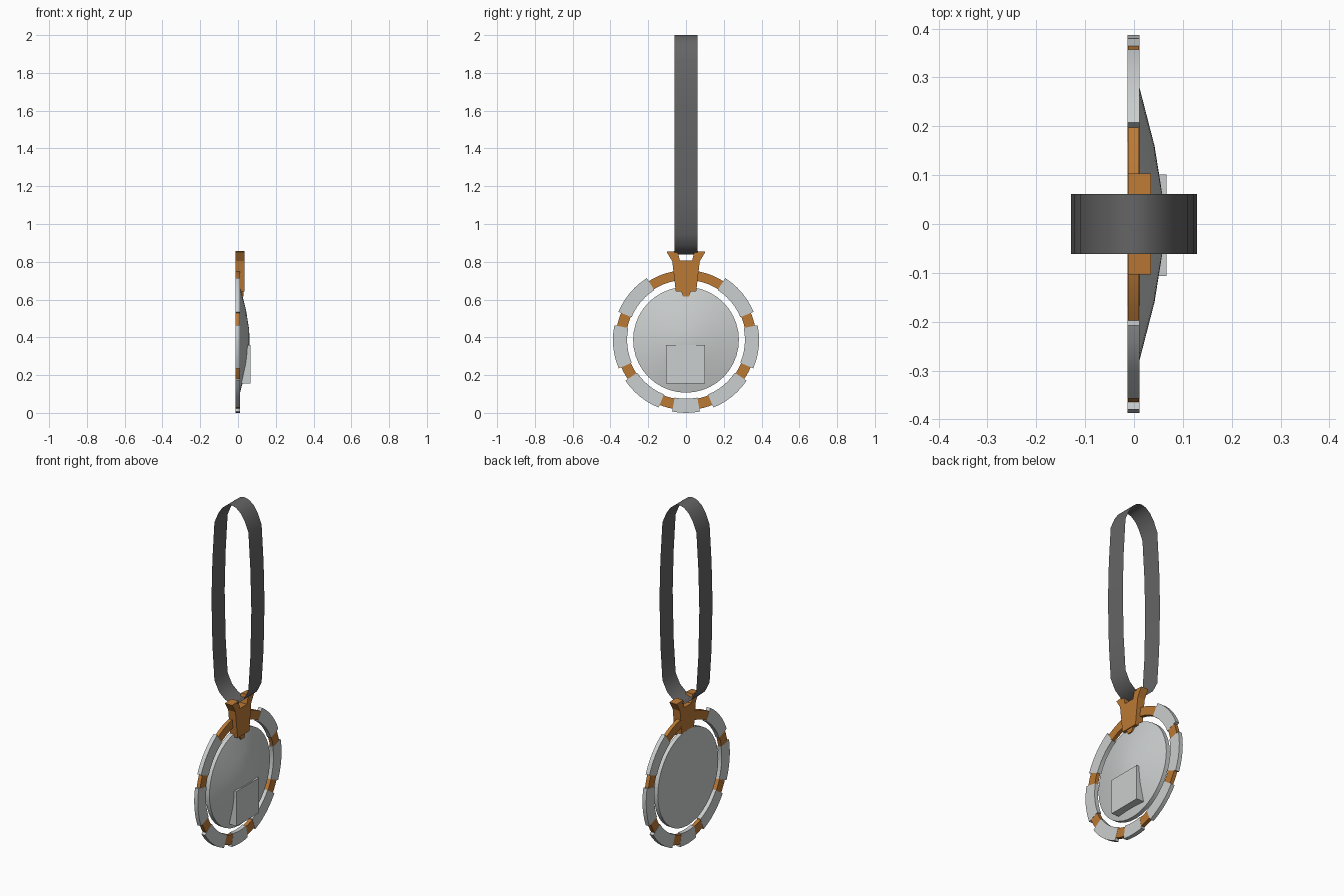
import bpy, math

if "Cube" in bpy.data.objects:
    bpy.data.objects.remove(bpy.data.objects["Cube"])

def material(name, rgb):
    m = bpy.data.materials.new(name)
    m.diffuse_color = (*rgb, 1)
    m.use_nodes = True
    m.node_tree.nodes["Principled BSDF"].inputs["Base Color"].default_value = m.diffuse_color
    return m

SILVER = material("silver", (0.60, 0.62, 0.62))
BRONZE = material("bronze", (0.50, 0.19, 0.035))
CLOTH = material("dark_grey_cloth", (0.13, 0.13, 0.13))
CZ = 0.387  # height of the medal centre


def make(name, verts, faces, mat, smooth=False):
    me = bpy.data.meshes.new(name)
    me.from_pydata(verts, [], faces)
    me.materials.append(mat)
    ob = bpy.data.objects.new(name, me)
    bpy.context.collection.objects.link(ob)
    bpy.ops.object.select_all(action='DESELECT')
    ob.select_set(True)
    bpy.context.view_layer.objects.active = ob
    bpy.ops.object.mode_set(mode='EDIT')
    bpy.ops.mesh.select_all(action='SELECT')
    if name != "ribbon":
        bpy.ops.mesh.normals_make_consistent(inside=False)
    bpy.ops.object.mode_set(mode='OBJECT')
    if smooth:
        bpy.ops.object.shade_smooth_by_angle(angle=math.radians(30))
    return ob


def plate(name, outline, x0, x1, mat):
    """Extrude a (y, z) outline along x."""
    n = len(outline)
    verts = [(x, y, z) for x in (x0, x1) for y, z in outline]
    faces = [tuple(range(n)), tuple(range(n, 2 * n))]
    faces += [(i, (i + 1) % n, n + (i + 1) % n, n + i) for i in range(n)]
    return make(name, verts, faces, mat)


def arc_block(name, a0, a1, r0, r1, x0, x1, mat, steps):
    """Curved bar around the medal centre; angles in degrees from the bottom."""
    verts, faces = [], []
    for i in range(steps + 1):
        a = math.radians(a0 + (a1 - a0) * i / steps)
        for r, x in ((r0, x0), (r1, x0), (r1, x1), (r0, x1)):
            verts.append((x, r * math.sin(a), CZ - r * math.cos(a)))
    for i in range(steps):
        for k in range(4):
            j = (k + 1) % 4
            faces.append((4 * i + k, 4 * i + j, 4 * i + 4 + j, 4 * i + 4 + k))
    faces += [(0, 1, 2, 3), tuple(4 * steps + k for k in range(4))]
    return make(name, verts, faces, mat, True)


# Bronze ring: the top arc plus short links between the silver segments
arc_block("ring_top", 146, 214, 0.317, 0.368, -0.012, 0.010, BRONZE, 12)
for s in (1, -1):
    for a in (16.5, 61.5, 107):
        arc_block("ring_link", s * (a - 7), s * (a + 7), 0.317, 0.372,
                  -0.012, 0.010, BRONZE, 3)

# Silver ring segments
arc_block("ring_segment_bottom", -11, 11, 0.312, 0.387, -0.013, 0.011, SILVER, 4)
for s in (1, -1):
    for a0, a1 in ((22, 56), (67, 101.5), (112.5, 147.5)):
        arc_block("ring_segment", s * a0, s * a1, 0.312, 0.387,
                  -0.013, 0.011, SILVER, 6)

# Domed disc with a flat back
SIDES = 40
profile = [(0.28, -0.013), (0.28, 0.011), (0.16, 0.042), (0.06, 0.058)]
verts = [(x, r * math.sin(2 * math.pi * i / SIDES), CZ + r * math.cos(2 * math.pi * i / SIDES))
         for r, x in profile for i in range(SIDES)]
verts.append((0.062, 0, CZ))
faces = [tuple(range(SIDES))]
for k in range(len(profile) - 1):
    for i in range(SIDES):
        j = (i + 1) % SIDES
        faces.append((k * SIDES + i, k * SIDES + j, (k + 1) * SIDES + j, (k + 1) * SIDES + i))
last = (len(profile) - 1) * SIDES
faces += [(last + i, last + (i + 1) % SIDES, len(verts) - 1) for i in range(SIDES)]
make("domed_disc", verts, faces, SILVER, True)

# Square block on the dome
plate("square_block", [(-0.106, 0.155), (0.101, 0.155), (0.101, 0.36), (-0.106, 0.36)],
      0.005, 0.066, SILVER)

# Bronze hanger with two flared horns, and its small tab
half = [(0.054, 0.643), (0.073, 0.803), (0.103, 0.853), (0.045, 0.857), (0.033, 0.808)]
plate("hanger", half + [(-y, z) for y, z in reversed(half)], -0.0125, 0.035, BRONZE)
plate("hanger_tab", [(-0.027, 0.645), (0.027, 0.645), (0.015, 0.617), (-0.015, 0.617)],
      -0.010, 0.030, BRONZE)

# Ribbon loop: a thin band without thickness
side = [(0.03, 1.992), (0.06, 1.968), (0.085, 1.93), (0.11, 1.87), (0.123, 1.65),
        (0.129, 1.42), (0.123, 1.15), (0.11, 0.945), (0.08, 0.885), (0.04, 0.85)]
loop = [(0, 2.0)] + side + [(0, 0.838)] + [(-x, z) for x, z in reversed(side)]
n = len(loop)
verts = [(x, y, z) for y in (-0.061, 0.061) for x, z in loop]
faces = [(i, (i + 1) % n, n + (i + 1) % n, n + i) for i in range(n)]
ribbon = make("ribbon", verts, faces, CLOTH, True)
ribbon.data.flip_normals()
